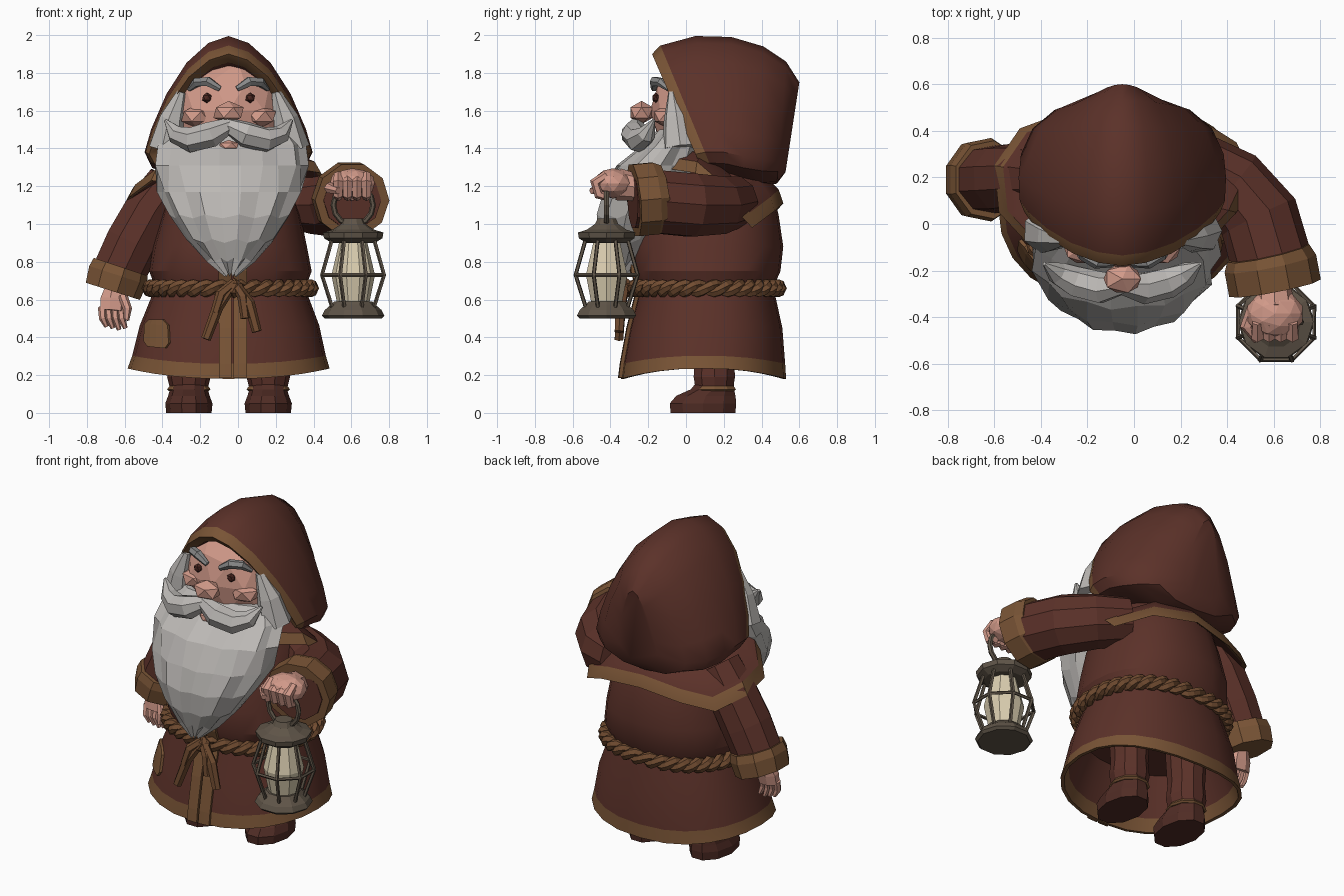
import bpy, bmesh, math
from mathutils import Vector as V, Matrix

if "Cube" in bpy.data.objects:
    bpy.data.objects.remove(bpy.data.objects["Cube"])

def mat(name, r, g, b):
    m = bpy.data.materials.new(name)
    m.diffuse_color = (r, g, b, 1)
    m.use_nodes = True
    m.node_tree.nodes["Principled BSDF"].inputs["Base Color"].default_value = m.diffuse_color
    return m

ROBE = mat("robe maroon", .105, .031, .022)
TRIM = mat("trim brown", .19, .088, .036)
ROPE = mat("rope brown", .165, .072, .03)
SKIN = mat("skin", .64, .32, .25)
BEARD = mat("beard grey", .50, .48, .46)
BROW = mat("brow grey", .25, .25, .25)
EYE = mat("eye dark", .07, .02, .015)
METAL = mat("lantern metal", .115, .09, .065)
GLASS = mat("lantern glass", .70, .61, .43)
BOOT = mat("boot maroon", .08, .025, .018)
CX = -.05  # middle of the figure

def finish(name, bm, mats, smooth=0):
    bmesh.ops.recalc_face_normals(bm, faces=bm.faces)
    me = bpy.data.meshes.new(name)
    bm.to_mesh(me)
    bm.free()
    for m in mats:
        me.materials.append(m)
    o = bpy.data.objects.new(name, me)
    bpy.context.collection.objects.link(o)
    if smooth:
        bpy.ops.object.select_all(action='DESELECT')
        o.select_set(True)
        bpy.context.view_layer.objects.active = o
        bpy.ops.object.shade_smooth_by_angle(angle=math.radians(smooth))
    return o

def loft(name, rings, mats, bands=(), smooth=0, closed=False):
    """Skin rings of points; band numbers in `bands` take the second material."""
    bm = bmesh.new()
    vs = [[bm.verts.new(p) for p in r] for r in rings]
    n = len(rings[0])
    for i in range(len(vs) if closed else len(vs) - 1):
        a, b = vs[i], vs[(i + 1) % len(vs)]
        for j in range(n):
            k = (j + 1) % n
            bm.faces.new((a[j], a[k], b[k], b[j])).material_index = int(i in bands)
    if not closed:
        bm.faces.new(vs[0])
        bm.faces.new(vs[-1])
    return finish(name, bm, mats, smooth)

def tube(name, pts, radii, m, n=7, ref=None, closed=False, smooth=0):
    pts = [V(p) for p in pts]
    if not isinstance(radii, (list, tuple)):
        radii = [radii] * len(pts)
    if ref is None:
        ref = (0, 1, 0) if abs((pts[-1] - pts[0]).normalized().z) > .7 else (0, 0, 1)
    rings, N = [], len(pts)
    for i, p in enumerate(pts):
        a = pts[(i - 1) % N] if closed else pts[max(i - 1, 0)]
        b = pts[(i + 1) % N] if closed else pts[min(i + 1, N - 1)]
        t = (b - a).normalized()
        u = t.cross(V(ref)).normalized()
        v = u.cross(t)
        r = radii[i] if isinstance(radii[i], tuple) else (radii[i], radii[i])
        rings.append([p + u * r[0] * math.cos(q) + v * r[1] * math.sin(q)
                      for q in (2 * math.pi * j / n for j in range(n))])
    return loft(name, rings, [m], closed=closed, smooth=smooth)

def blob(name, c, s, m, sub=2):
    bm = bmesh.new()
    bmesh.ops.create_icosphere(bm, subdivisions=sub, radius=1,
                               matrix=Matrix.Translation(c) @ Matrix.Diagonal((*s, 1)))
    return finish(name, bm, [m])

def turned(name, x, y, prof, m, n=10, smooth=0):
    """Stack of (z, rx, ry, y shift) ellipses."""
    return loft(name, [[V((x + p[1] * math.cos(q), y + (p[3] if len(p) > 3 else 0)
                           + (p[2] if len(p) > 2 else p[1]) * math.sin(q), p[0]))
                        for q in (2 * math.pi * j / n for j in range(n))] for p in prof], m, smooth=smooth)

# Robe: stacked superellipses (z, xmin, xmax, ymin, ymax)
R = [(.18, -.585, .485, -.345, .53), (.26, -.56, .465, -.335, .525), (.45, -.52, .43, -.30, .51),
     (.61, -.46, .375, -.26, .475), (.67, -.44, .36, -.25, .465), (.75, -.47, .39, -.28, .50),
     (.88, -.45, .365, -.28, .515), (1.05, -.40, .33, -.25, .49), (1.2, -.35, .28, -.2, .45),
     (1.35, -.2, .15, -.1, .35)]
P = .88

def dims(z):
    for a, b in zip(R, R[1:]):
        if z <= b[0]:
            f = max(0, (z - a[0]) / (b[0] - a[0]))
            return [a[i] + (b[i] - a[i]) * f for i in range(1, 5)]
    return R[-1][1:]

def surf(q, z, grow=0, scale=1):
    x0, x1, y0, y1 = dims(z)
    c, s = math.cos(q), math.sin(q)
    rx, ry = (x1 - x0) / 2 * scale + grow, (y1 - y0) / 2 * scale + grow
    lift = .055 * c * c * max(0, 1 - (z - .18) / .35)
    return V(((x0 + x1) / 2 + rx * math.copysign(abs(c) ** P, c),
              (y0 + y1) / 2 + ry * math.copysign(abs(s) ** P, s), z + lift))

ANG = [2 * math.pi * j / 24 for j in range(24)]
rings = [[surf(q, z, 0, s) for q in ANG] for z, s in ((.5, .85), (.26, .94), (.18, .96))]
rings += [[surf(q, r[0]) for q in ANG] for r in R]
loft("robe", rings, [ROBE, TRIM], bands=(1, 2, 3), smooth=25)

def patch(name, rows, grow, m):
    """Plate lying on the robe front; rows of (z, x0, x1)."""
    rings = []
    for z, xa, xb in rows:
        x0, x1 = dims(z)[:2]
        th = []
        for k in range(5):
            u = (xa + (xb - xa) * k / 4 - (x0 + x1) / 2) / ((x1 - x0) / 2)
            th.append(-math.acos(math.copysign(abs(u) ** (1 / P), u)))
        rings.append([surf(q, z, grow) for q in th] + [surf(q, z, -.02) for q in reversed(th)])
    return loft(name, rings, [m])

patch("front_trim_left", [(z, -.10, -.035) for z in (.185, .26, .45, .61, .67, .75, .85)], .016, TRIM)
patch("front_trim_right", [(z, -.025, .045) for z in (.185, .26, .45, .61, .67, .75, .85)], .016, TRIM)
patch("pocket", [(.33, -.47, -.38), (.36, -.49, -.36), (.46, -.485, -.365), (.49, -.46, -.39)], .012, TRIM)

# Rope belt: two twisted strands
for k in range(2):
    pts = []
    for i in range(144):
        q = 2 * math.pi * i / 144
        w = q * 18 + k * math.pi
        p = surf(q, .66, .02 + .02 * math.cos(w))
        pts.append((p.x, p.y, .66 + .022 * math.sin(w)))
    tube(f"belt_strand_{k}", pts, .027, ROPE, 6, ref=(0, 0, 1), closed=True)
blob("belt_knot", (-.02, -.315, .66), (.05, .045, .055), ROPE, 1)
for i, (dx, z, bow) in enumerate(((-.15, .39, -.03), (.12, .43, .05), (-.10, .53, -.05), (.06, .50, .04))):
    tube(f"belt_tail_{i}", [(-.02, -.32, .69), (-.02 + dx * .5 + bow * .4, -.345, (z + .69) / 2 + .02),
                            (-.02 + dx, -.355, z)], [.025, .03, .026], ROPE, 6)

# Shoulder cape: hem outline, trim band and shoulder rings
edge = [V(p) for p in ((.44, .05, 1.27), (.51, .20, 1.14), (.44, .35, .98), (.25, .47, 1.07), (-.04, .515, 1.11),
        (-.30, .48, 1.07), (-.49, .41, 1.04), (-.60, .25, 1.11), (-.58, .05, 1.14), (-.46, -.08, 1.23),
        (-.2, -.15, 1.2), (.1, -.15, 1.2), (.32, -.08, 1.29))]
neck = V((CX, .17, 1.42))
def cape(t, up):
    return [e.lerp(neck, t) + V((0, 0, up)) for e in edge]
loft("shoulder_cape", [cape(.3, .0), cape(.05, -.005), cape(0, 0), cape(.07, .05), cape(.3, .06), cape(.6, .02)],
     [ROBE, TRIM], bands=(1, 2), smooth=30)

# Hood: arched sections (top y, top z, half width, base y, base z)
half = [(0, 1), (.24, .94), (.5, .77), (.74, .5), (.92, .2), (1, 0), (.93, -.1), (.5, -.2)]
arch = half + [(0, -.22)] + [(-u, w) for u, w in reversed(half[1:])]
S = [(.02, 1.82, .33, .2, 1.4), (-.14, 1.855, .365, .07, 1.4), (-.18, 1.9, .42, .05, 1.37),
     (-.135, 1.945, .44, .10, 1.38), (.05, 1.995, .445, .2, 1.38), (.24, 1.99, .435, .3, 1.36),
     (.41, 1.94, .385, .41, 1.34), (.53, 1.86, .29, .49, 1.33), (.60, 1.75, .13, .54, 1.36)]
loft("hood", [[V((CX + u * h, yb + (yt - yb) * w, zb + (zt - zb) * w)) for u, w in arch]
              for yt, zt, h, yb, zb in S], [ROBE, TRIM], bands=(1, 2), smooth=40)

# Head
blob("head", (CX, .08, 1.6), (.32, .27, .3), SKIN)
blob("nose", (CX, -.235, 1.59), (.09, .07, .062), SKIN, 1)
blob("lower_lip", (CX, -.225, 1.415), (.06, .035, .03), SKIN, 1)
for s, side in ((-1, "left"), (1, "right")):
    def mir(*pts):
        return [(CX + s * x, y, z) for x, y, z in pts]
    blob("cheek_" + side, mir((.17, -.1, 1.57))[0], (.09, .08, .06), SKIN, 1)
    blob("eye_" + side, mir((.115, -.16, 1.668))[0], (.028, .02, .028), EYE, 1)
    tube("eyebrow_" + side, mir((.045, -.17, 1.715), (.11, -.165, 1.755), (.17, -.13, 1.75), (.21, -.09, 1.71)),
         [.016, .028, .026, .01], BROW, 6)
    tube("moustache_" + side, mir((-.01, -.26, 1.525), (.09, -.275, 1.475), (.2, -.25, 1.445), (.28, -.21, 1.475),
                                  (.335, -.17, 1.55)), [.04, .07, .068, .05, .008], BEARD, 7)
    tube("sideburn_" + side, mir((.25, -.07, 1.70), (.30, -.05, 1.56), (.33, -.03, 1.4)), [.025, .07, .1], BEARD, 7)

# Beard: faceted rings with alternating locks (z, half width, back y, front y)
B = [(1.50, .34, .1, -.15), (1.42, .40, .1, -.23), (1.31, .415, .1, -.37), (1.17, .39, .06, -.44),
     (1.03, .325, -.03, -.475), (.90, .235, -.12, -.465), (.80, .13, -.2, -.43), (.72, .03, -.32, -.39)]
beard = []
for i, (z, h, yb, yf) in enumerate(B):
    ring = []
    for j in range(22):
        q, f = 2 * math.pi * j / 22, 1 - .07 * ((j + i // 3) % 2)
        ring.append(V((CX + .01 + h * f * math.cos(q), (yb + yf) / 2 + (yb - yf) / 2 * f * math.sin(q),
                       z + (.02 if j % 2 and i > 3 else 0))))
    beard.append(ring)
loft("beard", beard, [BEARD])

# Hanging arm
tube("hanging_sleeve", [(-.36, .19, 1.22), (-.46, .2, 1.08), (-.56, .195, .9), (-.645, .19, .72)],
     [.13, .145, .15, .145], ROBE, 9)
tube("hanging_cuff", [(-.625, .19, .775), (-.64, .19, .73), (-.667, .19, .645)],
     [(.155, .17), (.165, .182), (.155, .175)], TRIM, 9)
tube("hanging_palm", [(-.65, .16, .68), (-.66, .14, .6), (-.665, .13, .54)], [(.05, .045), (.075, .045), (.07, .04)], SKIN, 7)
for i in range(4):
    x = -.72 + .033 * i
    tube(f"hanging_finger_{i}", [(x, .13, .56), (x + .005, .115, .5), (x + .025, .12, .44 + .008 * abs(i - 2))],
         [.022, .021, .012], SKIN, 6)
tube("hanging_thumb", [(-.61, .11, .62), (-.585, .08, .55), (-.59, .07, .49)], [.025, .024, .014], SKIN, 6)

# Raised arm
tube("raised_sleeve", [(.26, .26, 1.12), (.42, .17, 1.1), (.535, .03, 1.1), (.595, -.18, 1.12)],
     [.14, .16, .175, .175], ROBE, 10)
tube("raised_cuff", [(.575, -.125, 1.14), (.585, -.17, 1.135), (.605, -.275, 1.125)],
     [.18, .2, .2], TRIM, 10)
tube("raised_cuff_lining", [(.60, -.25, 1.126), (.606, -.282, 1.125)], .155, ROBE, 10)
tube("raised_wrist", [(.6, -.24, 1.19), (.605, -.36, 1.21)], [.07, .085], SKIN, 8)
blob("raised_fist", (.605, -.385, 1.215), (.125, .105, .08), SKIN)
for i in range(4):
    x = .53 + .05 * i
    tube(f"raised_finger_{i}", [(x, -.42, 1.26), (x, -.48, 1.22), (x, -.46, 1.155), (x, -.41, 1.14)],
         [.024, .03, .027, .02], SKIN, 6, ref=(1, 0, 0))
tube("raised_thumb", [(.52, -.36, 1.2), (.485, -.44, 1.19), (.53, -.5, 1.175)], [.035, .03, .018], SKIN, 6)

# Lantern
LX, LY = .61, -.42
turned("lantern_base", LX, LY, [(.5, .15), (.515, .165), (.545, .15), (.575, .115), (.59, .1)], [METAL])
turned("lantern_cap", LX, LY, [(.9, .115), (.925, .155), (.955, .16), (.97, .11), (1.0, .065), (1.03, .05)], [METAL])
turned("lantern_glass", LX, LY, [(.58, .085), (.73, .115), (.9, .075)], [GLASS])
circ = [(math.cos(math.pi * i / 4 + .39), math.sin(math.pi * i / 4 + .39)) for i in range(8)]
for i, (c, s) in enumerate(circ):
    tube(f"lantern_bar_{i}", [(LX + r * c, LY + r * s, z) for r, z in ((.12, .56), (.178, .73), (.12, .92))],
         .011, METAL, 5)
tube("lantern_ring", [(LX + .176 * c, LY + .176 * s, .73) for c, s in circ], .01, METAL, 5, ref=(0, 0, 1), closed=True)
tube("lantern_handle", [(LX + .105 * math.cos(q), LY, 1.1 + .105 * math.sin(q))
                        for q in (math.pi * i / 7 for i in range(14))], .015, METAL, 6, ref=(0, 1, 0), closed=True)

# Legs and boots
for x, side in ((-.26, "left"), (.16, "right")):
    turned("boot_" + side, x, .09, [(0, .12, .18), (.05, .125, .185), (.09, .11, .165, .015), (.125, .1, .12, .05),
                                    (.15, .095, .11, .06)], [BOOT])
    turned("boot_band_" + side, x, .15, [(.115, .105, .11), (.125, .115, .12), (.145, .1, .105)], [TRIM])
    turned("leg_" + side, x, .15, [(.13, .1, .105), (.19, .115, .115), (.28, .105, .11), (.51, .12, .12)], [ROBE])
